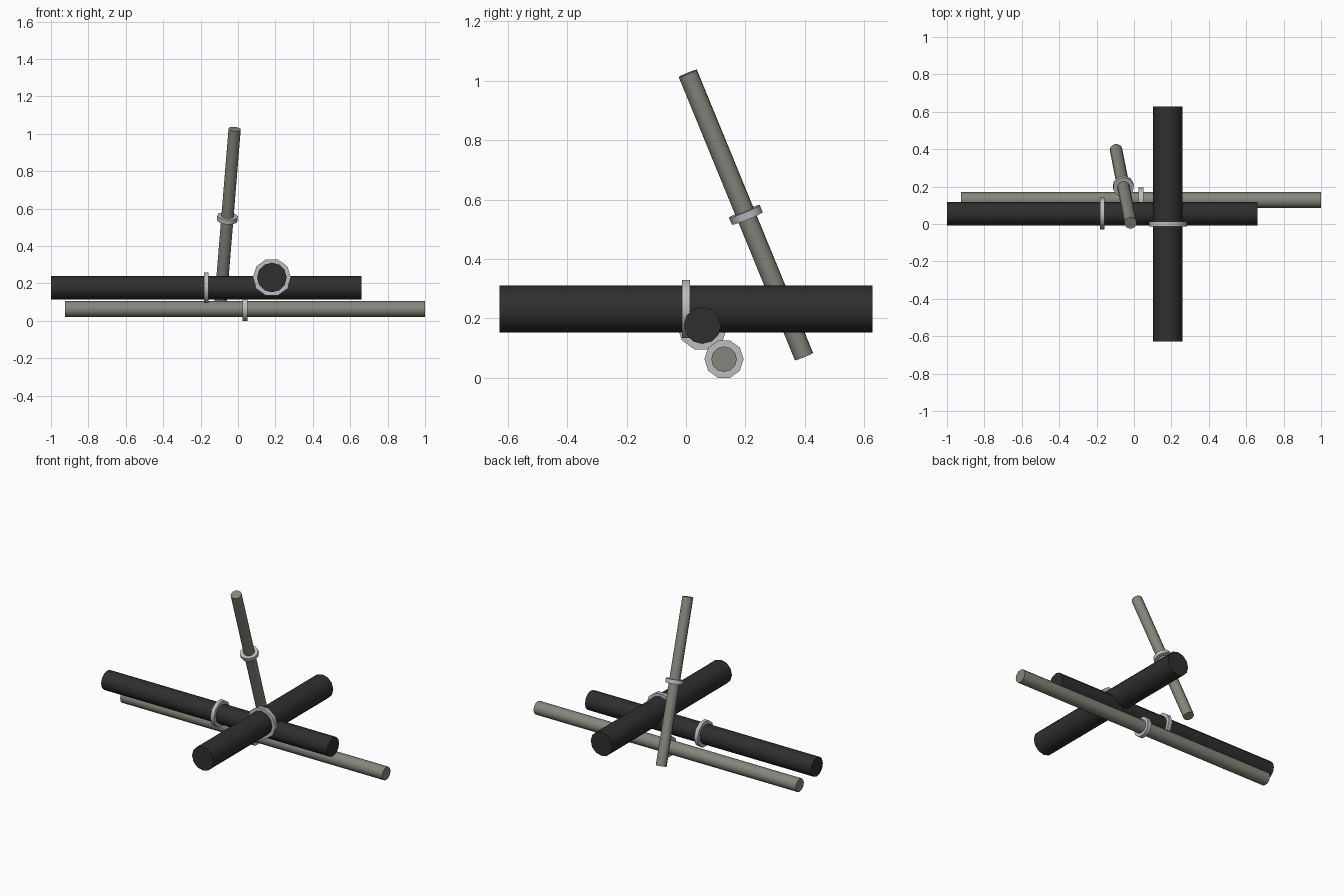
import bpy
import bmesh
import math
from mathutils import Vector

cube = bpy.data.objects.get("Cube")
if cube:
    bpy.data.objects.remove(cube, do_unlink=True)


def material(name, color):
    mat = bpy.data.materials.new(name)
    mat.use_nodes = True
    mat.diffuse_color = (*color, 1)
    mat.node_tree.nodes["Principled BSDF"].inputs["Base Color"].default_value = (*color, 1)
    return mat


black = material("black pipe", (0.028, 0.028, 0.028))
grey = material("olive grey pipe", (0.235, 0.24, 0.2))
silver = material("silver collar", (0.5, 0.51, 0.53))


def tube(name, start, end, radius, sides, mat, bore=None):
    """Straight tube between two points: capped when solid, hollow with a bore."""
    start, end = Vector(start), Vector(end)
    axis = (end - start).normalized()
    side = axis.cross(Vector((0, 0, 1))).normalized()
    up = side.cross(axis)
    bm = bmesh.new()

    def loop(center, r):
        return [bm.verts.new(center + r * (side * math.cos(a) + up * math.sin(a)))
                for a in (math.tau * i / sides for i in range(sides))]

    loops = [loop(start, radius), loop(end, radius)]
    if bore:
        loops += [loop(end, bore), loop(start, bore)]
        pairs = zip(loops, loops[1:] + loops[:1])
    else:
        pairs = [loops]
        for ring in loops:
            bm.faces.new(ring)
    for a, b in pairs:
        for i in range(sides):
            j = (i + 1) % sides
            bm.faces.new((a[i], a[j], b[j], b[i]))
    bmesh.ops.recalc_face_normals(bm, faces=bm.faces)
    mesh = bpy.data.meshes.new(name)
    bm.to_mesh(mesh)
    bm.free()
    mesh.materials.append(mat)
    obj = bpy.data.objects.new(name, mesh)
    bpy.context.collection.objects.link(obj)
    bpy.ops.object.select_all(action="DESELECT")
    obj.select_set(True)
    bpy.context.view_layer.objects.active = obj
    bpy.ops.object.shade_smooth_by_angle(angle=math.radians(40))


def collared_pipe(name, start, end, radius, mat, along):
    """Pipe with a raised collar part of the way along it."""
    tube(name, start, end, radius, 12, mat)
    start, end = Vector(start), Vector(end)
    center = start.lerp(end, along)
    half = (end - start).normalized() * 0.013
    tube(name + "_collar", center - half, center + half,
         radius + 0.023, 10, silver, bore=radius * 0.96)


# Two thick black pipes crossing at right angles
collared_pipe("long_black_pipe", (-1, 0.055, 0.177), (0.66, 0.055, 0.177), 0.0625, black, 0.5)
collared_pipe("cross_black_pipe", (0.181, -0.628, 0.232), (0.181, 0.628, 0.232), 0.079, black, 0.5)

# Thin grey pipe lying underneath and a grey pipe leaning upward
collared_pipe("lower_grey_pipe", (-0.925, 0.128, 0.063), (1, 0.128, 0.063), 0.043, grey, 0.5)
collared_pipe("leaning_grey_pipe", (-0.096, 0.397, 0.072), (-0.018, 0.006, 1.025), 0.0335, grey, 0.5)
